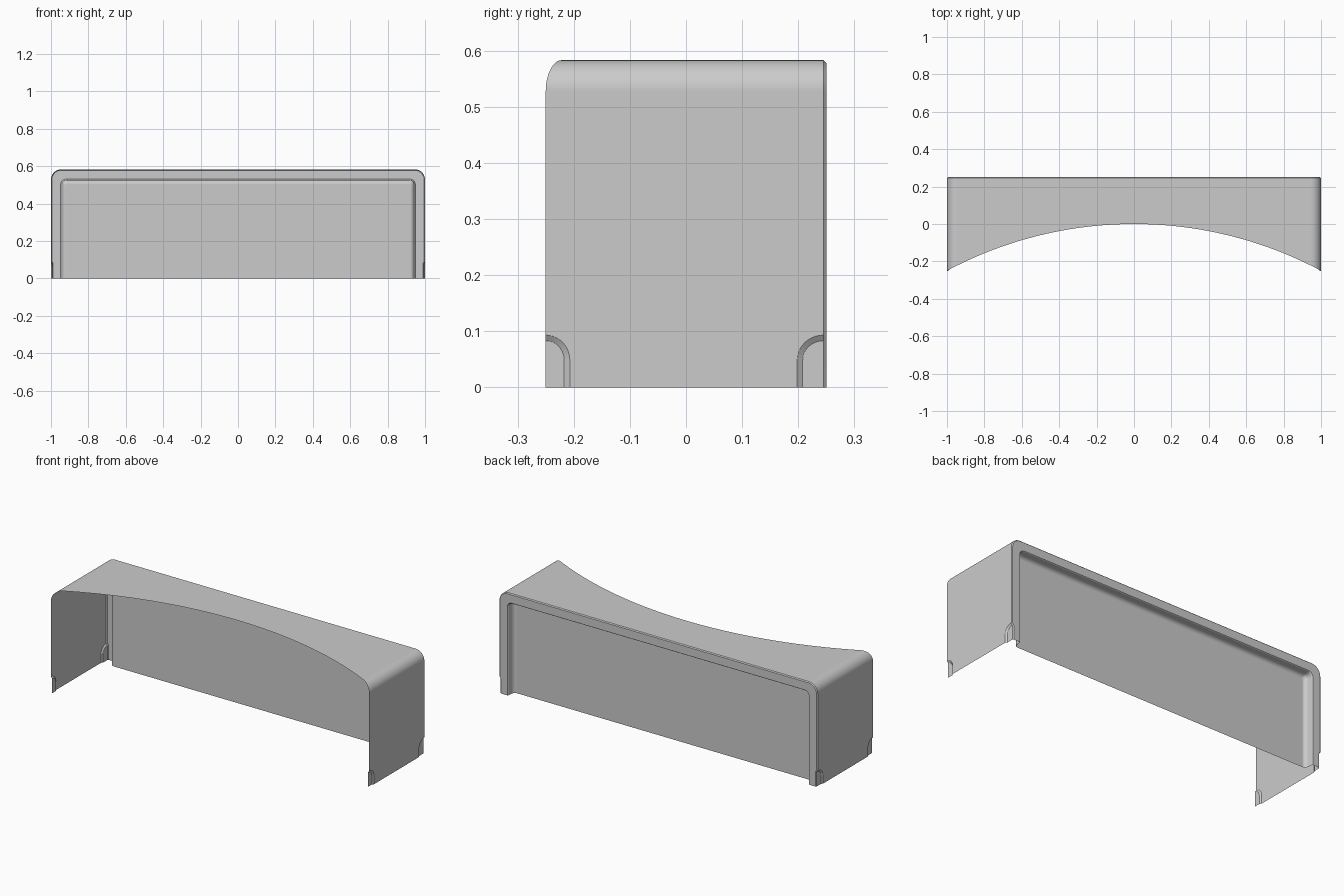
import bpy, bmesh
from math import sin, cos, pi, sqrt, radians

if "Cube" in bpy.data.objects:
    bpy.data.objects.remove(bpy.data.objects["Cube"])

H, R, Y0, Y1 = 0.583, 0.055, -0.25, 0.245   # height, corner radius, front and bevel start
DIP, ZT, BAND = 0.007, 0.093, 0.010         # foot relief depth, top and wall width
N = 10


def front_y(x):
    return -2.125 + sqrt(max(2.125 ** 2 - x * x, 0))


def mirrored(half):
    return half + [(-x, z) for x, z in reversed(half)]


def corner(x, z, r):
    return [(x - r + r * cos(pi / 2 * i / N), z - r + r * sin(pi / 2 * i / N)) for i in range(N + 1)]


def outline(inset, r, dip):
    """Inverted U from right foot to left foot."""
    x = 1 - inset
    return mirrored([(x - dip, 0), (x - dip, ZT - BAND), (x, ZT)] + corner(x, H - inset, r))


def face(bm, pts):
    bm.faces.new([bm.verts.new(p) for p in pts])


def loft(bm, a, b):
    for i in range(len(a) - 1):
        face(bm, (a[i], a[i + 1], b[i + 1], b[i]))


def finish(name, bm):
    bmesh.ops.remove_doubles(bm, verts=bm.verts, dist=1e-5)
    bmesh.ops.recalc_face_normals(bm, faces=bm.faces)
    me = bpy.data.meshes.new(name)
    bm.to_mesh(me)
    bm.free()
    ob = bpy.data.objects.new(name, me)
    bpy.context.collection.objects.link(ob)
    bpy.context.view_layer.objects.active = ob
    ob.select_set(True)
    bpy.ops.object.shade_smooth_by_angle(angle=radians(28))
    ob.select_set(False)
    mod = ob.modifiers.new("weighted_normals", 'WEIGHTED_NORMAL')
    mod.keep_sharp = True
    return ob


def foot(edge, sign, a, b, z0, x):
    """Quarter-ellipse arch from the panel edge down to the floor."""
    pts = []
    for i in range(N + 1):
        t = pi / 2 * i / N
        pts.append((x, edge + sign * a * sin(t), z0 + b * cos(t)))
    return pts + [(x, edge + sign * a, 0)]


# Hood: flat top with bowed front edge, rounded shoulders, side walls with foot reliefs
bm = bmesh.new()
xs = [(1 - R) * (1 - 2 * i / 48) for i in range(49)]
face(bm, [(x, front_y(x), H) for x in xs] + [(-(1 - R), Y1, H), (1 - R, Y1, H)])
for s in (1, -1):
    arc = [(s * x, z) for x, z in corner(1, H, R)]
    loft(bm, [(x, front_y(x), z) for x, z in arc], [(x, Y1, z) for x, z in arc])
    front, back = [], []
    for edge, sign, a, store in ((Y0, 1, 0.043, front), (Y1, -1, 0.047, back)):
        z0 = 0.048
        outer = foot(edge, sign, a, ZT - z0, z0, s)
        inner = foot(edge, sign, a - BAND, ZT - z0 - BAND, z0, s * (1 - DIP))
        loft(bm, outer, inner)
        face(bm, inner + [(s * (1 - DIP), edge, 0)])
        store.extend(outer)
    face(bm, [(s, Y0, H - R)] + front + back[::-1] + [(s, Y1, H - R)])
finish("hood", bm)

# Back: bevelled rim, flat frame, filleted recess wall and recessed panel
bm = bmesh.new()
rings = [(0, R, DIP, Y1), (0.005, R - 0.005, DIP, 0.25), (0.052, 0.028, 0, 0.25),
         (0.055, 0.026, 0, 0.246), (0.057, 0.025, 0, 0.225)]
for i in range(1, 6):
    t = pi / 2 * i / 5
    rings.append((0.057 + 0.022 * (1 - cos(t)), 0.025 - 0.003 * i, 0, 0.225 - 0.025 * sin(t)))
loops = [[(x, y, z) for x, z in outline(inset, r, dip)] for inset, r, dip, y in rings]
for a, b in zip(loops, loops[1:]):
    loft(bm, a, b)
face(bm, loops[-1])
finish("back_panel", bm)
